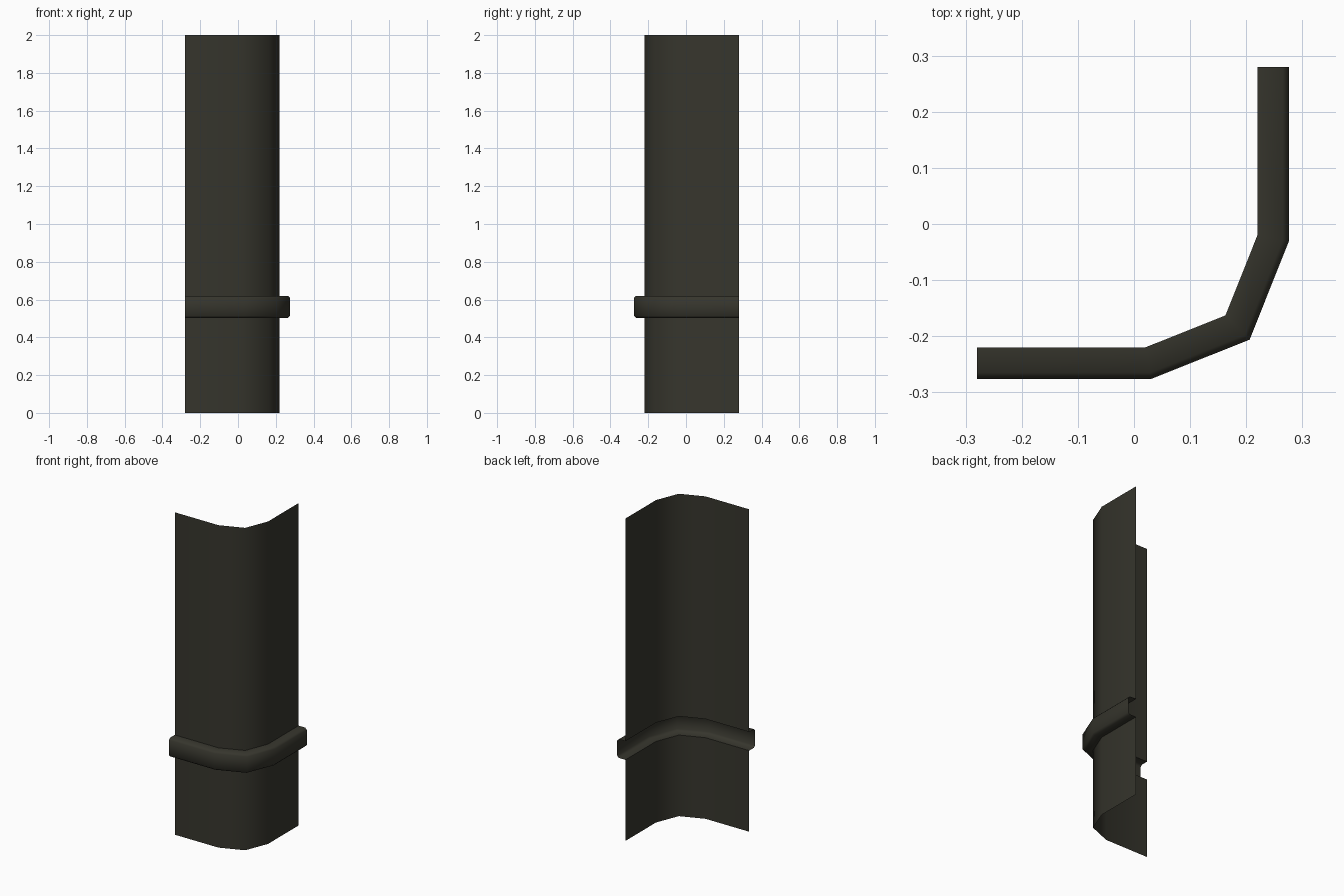
import bpy, bmesh, math
from mathutils import Vector

if "Cube" in bpy.data.objects:
    bpy.data.objects.remove(bpy.data.objects["Cube"])

mat = bpy.data.materials.new("dark olive grey")
mat.diffuse_color = (0.037, 0.036, 0.026, 1)
mat.use_nodes = True
mat.node_tree.nodes["Principled BSDF"].inputs["Base Color"].default_value = mat.diffuse_color

# plan path of the curved corner wall, front-left end to back-right end
path = [Vector(p) for p in [(-0.28, -0.22), (0.02, -0.22), (0.163, -0.163),
                            (0.22, -0.02), (0.22, 0.28)]]


def outward(i):
    """Mitred outward offset direction at a path point."""
    ns = []
    for a, b in ((i - 1, i), (i, i + 1)):
        if a >= 0 and b < len(path):
            d = (path[b] - path[a]).normalized()
            ns.append(Vector((d.y, -d.x)))
    n = sum(ns, Vector((0, 0))).normalized()
    return n / n.dot(ns[0])


def sweep(name, profile):
    """Open sheet: profile of (outward offset, height) run along the path."""
    bm = bmesh.new()
    rows = []
    for i, p in enumerate(path):
        n = outward(i)
        rows.append([bm.verts.new((p.x + n.x * o, p.y + n.y * o, z)) for o, z in profile])
    for a, b in zip(rows, rows[1:]):
        for k in range(len(profile) - 1):
            bm.faces.new((a[k], b[k], b[k + 1], a[k + 1]))
    me = bpy.data.meshes.new(name)
    bm.to_mesh(me)
    bm.free()
    ob = bpy.data.objects.new(name, me)
    bpy.context.collection.objects.link(ob)
    me.materials.append(mat)
    bpy.context.view_layer.objects.active = ob
    ob.select_set(True)
    bpy.ops.object.shade_smooth_by_angle(angle=math.radians(50))
    ob.select_set(False)
    return ob


# lower and upper wall sheets with the hollow protruding rail between them
sweep("lower_wall", [(0, 0), (0, 0.503)])
sweep("rail", [(0, 0.503), (0.045, 0.503), (0.056, 0.514),
               (0.056, 0.608), (0.045, 0.619), (0, 0.619)])
sweep("upper_wall", [(0, 0.619), (0, 2.0)])
